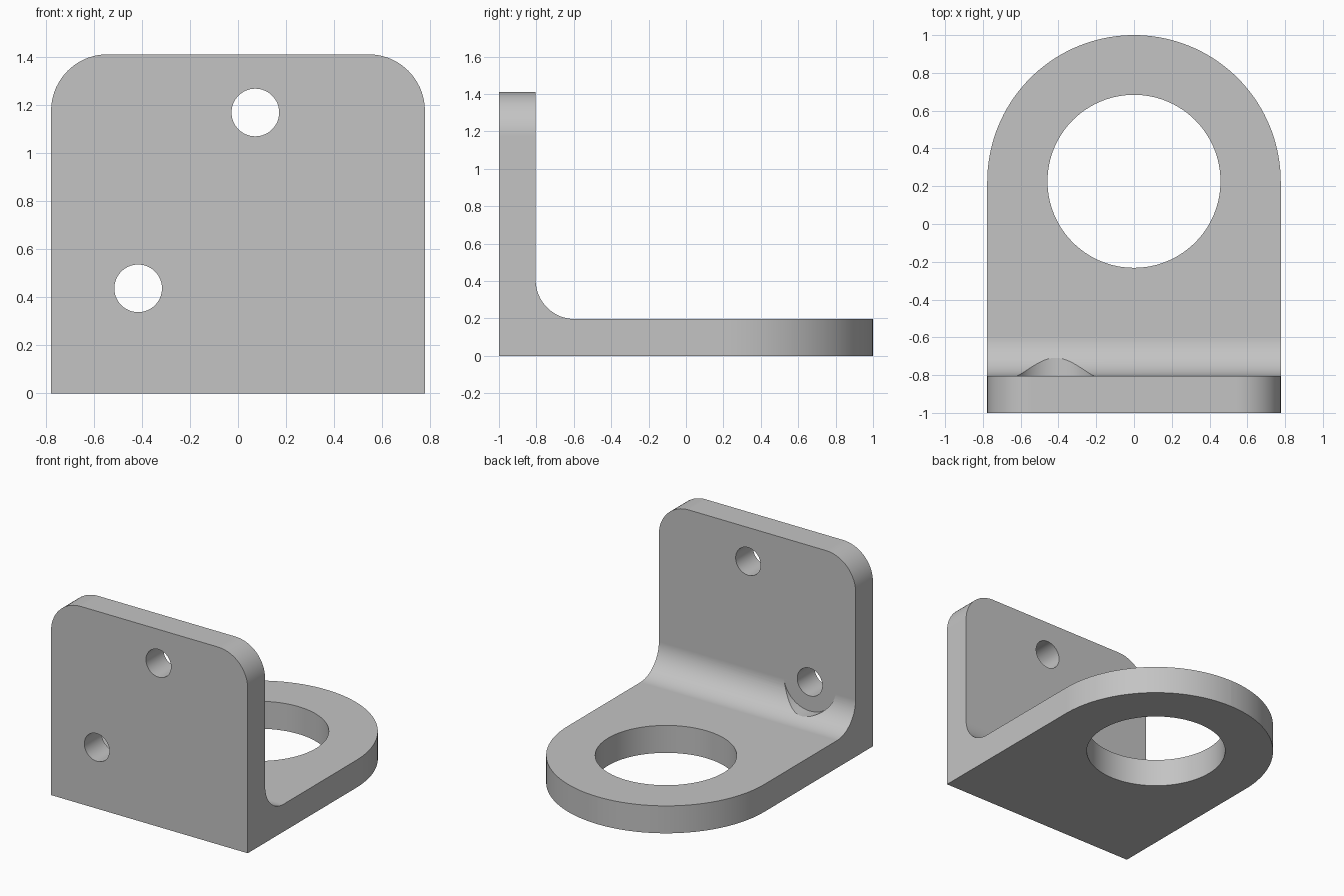
import bpy, bmesh, math
from mathutils import Matrix, Vector

cube = bpy.data.objects.get("Cube")
if cube:
    bpy.data.objects.remove(cube, do_unlink=True)

W, H, T = 0.777, 1.41, 0.196      # half width, height, plate thickness
FILLET, CORNER = 0.21, 0.235
WALL = -1 + T                     # inner face of the upright plate

grey = bpy.data.materials.new("plain grey")
grey.use_nodes = True
colour = (0.55, 0.55, 0.55, 1)
grey.diffuse_color = colour
grey.node_tree.nodes["Principled BSDF"].inputs["Base Color"].default_value = colour


def finish(bm, name):
    bmesh.ops.recalc_face_normals(bm, faces=bm.faces)
    mesh = bpy.data.meshes.new(name)
    bm.to_mesh(mesh)
    bm.free()
    mesh.materials.append(grey)
    obj = bpy.data.objects.new(name, mesh)
    bpy.context.collection.objects.link(obj)
    return obj


def cylinder(name, radius, start, end, segments=64):
    start, end = Vector(start), Vector(end)
    axis = end - start
    turn = axis.to_track_quat('Z', 'Y').to_matrix().to_4x4()
    bm = bmesh.new()
    bmesh.ops.create_cone(bm, cap_ends=True, segments=segments,
                          radius1=radius, radius2=radius, depth=axis.length,
                          matrix=Matrix.Translation((start + end) / 2) @ turn)
    obj = finish(bm, name)
    obj.hide_render = True
    return obj


# L-shaped side profile with a filleted inner corner
profile = [(-1, 0), (1, 0), (1, T)]
steps = 20
for i in range(steps + 1):
    a = math.radians(270 - 90 * i / steps)
    profile.append((WALL + FILLET + FILLET * math.cos(a),
                    T + FILLET + FILLET * math.sin(a)))
profile += [(WALL, H), (-1, H)]

bm = bmesh.new()
side = bm.faces.new([bm.verts.new((-W, y, z)) for y, z in profile])
grown = bmesh.ops.extrude_face_region(bm, geom=[side])
bmesh.ops.translate(bm, vec=(2 * W, 0, 0),
                    verts=[v for v in grown["geom"] if isinstance(v, bmesh.types.BMVert)])
bmesh.ops.recalc_face_normals(bm, faces=bm.faces)


def round_edges(test, radius, segments):
    edges = [e for e in bm.edges if abs(e.verts[0].co.x - e.verts[1].co.x) < 1e-5
             and all(test(v.co) for v in e.verts)]
    bmesh.ops.bevel(bm, geom=edges, offset=radius, segments=segments,
                    profile=0.5, affect='EDGES')


# Rounded top corners and the half-round end of the base
round_edges(lambda co: co.z > H - 1e-4, CORNER, 18)
round_edges(lambda co: co.y > 1 - 1e-4, W - 1e-4, 36)
bracket = finish(bm, "angle_bracket")

# Large base hole, two wall holes, and the screw-head clearance in the fillet
low, high = (-0.415, 0.437), (0.072, 1.168)
cutters = [cylinder("base_hole_cutter", 0.458, (0, 0.226, -0.5), (0, 0.226, 0.8), 96)]
for name, (x, z) in (("lower_hole_cutter", low), ("upper_hole_cutter", high)):
    cutters.append(cylinder(name, 0.099, (x, -1.5, z), (x, -0.4, z)))
cutters.append(cylinder("clearance_cutter", 0.207, (low[0], WALL + 1e-4, low[1]),
                        (low[0], -0.3, low[1])))

bpy.ops.object.select_all(action='DESELECT')
bracket.select_set(True)
bpy.context.view_layer.objects.active = bracket
for cutter in cutters:
    mod = bracket.modifiers.new(cutter.name, 'BOOLEAN')
    mod.operation, mod.solver, mod.object = 'DIFFERENCE', 'EXACT', cutter
    bpy.ops.object.modifier_apply(modifier=mod.name)
for cutter in cutters:
    bpy.data.objects.remove(cutter, do_unlink=True)

# Smooth curves, crisp edges
bpy.ops.object.shade_smooth_by_angle(angle=math.radians(30))
normals = bracket.modifiers.new("even_flats", 'WEIGHTED_NORMAL')
normals.keep_sharp = True
